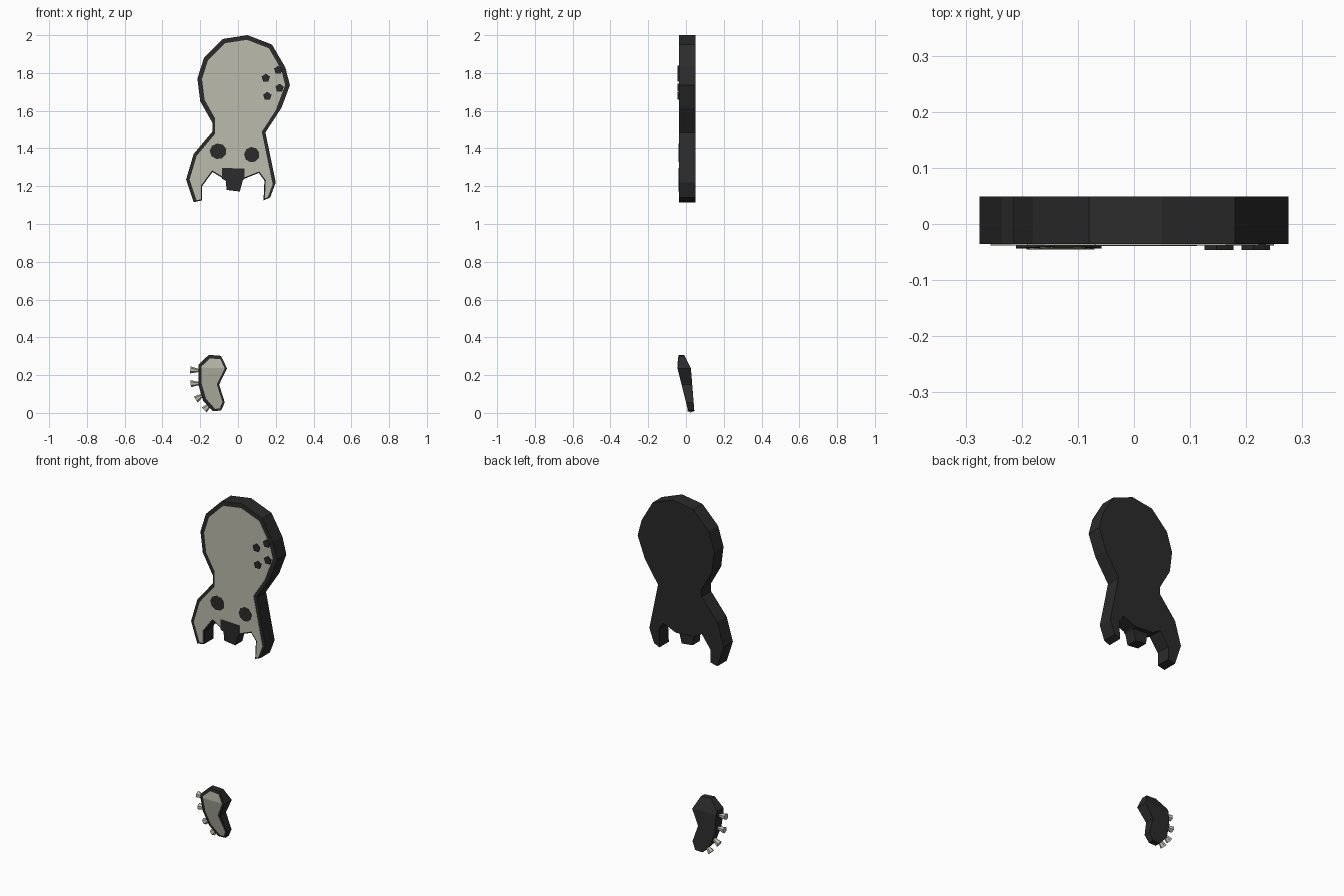
import bpy, bmesh, math
from mathutils import Vector

if "Cube" in bpy.data.objects:
    bpy.data.objects.remove(bpy.data.objects["Cube"])


def material(name, col):
    m = bpy.data.materials.new(name)
    m.diffuse_color = (*col, 1)
    m.use_nodes = True
    m.node_tree.nodes["Principled BSDF"].inputs["Base Color"].default_value = m.diffuse_color
    return m


DARK = material("charcoal", (0.024, 0.024, 0.024))
LIGHT = material("bone grey", (0.5, 0.5, 0.42))


def finish(bm, name, mat):
    bmesh.ops.recalc_face_normals(bm, faces=bm.faces)
    me = bpy.data.meshes.new(name)
    bm.to_mesh(me)
    bm.free()
    me.materials.append(mat)
    ob = bpy.data.objects.new(name, me)
    bpy.context.collection.objects.link(ob)
    return ob


def slab(name, pts, front, back, mat, crease=None):
    """Extrude an x-z outline between two depth functions of z."""
    bm = bmesh.new()
    bm.faces.new([bm.verts.new((x, 0, z)) for x, z in pts])
    if crease:
        bmesh.ops.bisect_plane(bm, geom=bm.verts[:] + bm.edges[:] + bm.faces[:],
                               plane_co=(0, 0, crease), plane_no=(0, 0, 1))
    ext = bmesh.ops.extrude_face_region(bm, geom=bm.faces[:])
    rear = {g for g in ext["geom"] if isinstance(g, bmesh.types.BMVert)}
    for v in bm.verts:
        v.co.y = back(v.co.z) if v in rear else front(v.co.z)
    return finish(bm, name, mat)


def inset(pts, width):
    """Move each edge of a counter-clockwise outline inward by width(i)."""
    n, out = len(pts), []
    P = [Vector(p) for p in pts]

    def edge(i):
        d = (P[(i + 1) % n] - P[i]).normalized()
        return Vector((-d.y, d.x)), width(i)

    for i in range(n):
        (a, s), (b, t) = edge((i - 1) % n), edge(i)
        det = a.x * b.y - a.y * b.x
        if abs(det) < 0.05:
            out.append(P[i] + a * (s + t) / 2)
        else:
            out.append(P[i] + Vector((s * b.y - t * a.y, t * a.x - s * b.x)) / det)
    return [tuple(p) for p in out]


def flat(y):
    return lambda z: y


def disc(cx, cz, r, n, rz=None):
    return [(cx + r * math.cos(math.tau * i / n + 0.3),
             cz + (rz or r) * math.sin(math.tau * i / n + 0.3)) for i in range(n)]


# Body: domed mantle, waist, two legs
body = [(.05, 2.0), (-.08, 1.98), (-.18, 1.88), (-.215, 1.77), (-.20, 1.65),
        (-.135, 1.535), (-.135, 1.49), (-.235, 1.37), (-.275, 1.235), (-.235, 1.115),
        (-.19, 1.125), (-.19, 1.20), (-.135, 1.275), (-.085, 1.245), (.03, 1.238),
        (.11, 1.27), (.14, 1.23), (.135, 1.125), (.17, 1.14), (.20, 1.22),
        (.175, 1.34), (.145, 1.485), (.23, 1.615), (.275, 1.735), (.25, 1.83), (.18, 1.95)]
slab("body", body, flat(-.036), flat(.049), DARK)


def border(i):
    if 9 <= i <= 17:
        return .007
    if i in (5, 18):
        return .012
    return .024 if body[i][1] > 1.5 else .018


slab("body_front_panel", inset(body, border), flat(-.038), flat(-.034), LIGHT)

# Eyes, snout and spots
slab("left_eye", disc(-.105, 1.385, .045, 9, .042), flat(-.0395), flat(-.036), DARK)
slab("right_eye", disc(.073, 1.367, .041, 9), flat(-.0395), flat(-.036), DARK)
slab("snout", [(-.085, 1.297), (-.085, 1.24), (-.065, 1.23), (-.06, 1.18), (.01, 1.172),
               (.025, 1.23), (.035, 1.24), (.035, 1.293)], flat(-.0395), flat(.025), DARK)
for i, (x, z) in enumerate([(.147, 1.773), (.213, 1.815), (.22, 1.72), (.155, 1.677)]):
    slab(f"spot_{i + 1}", disc(x, z, .023, 5), flat(-.046), flat(-.035), DARK)

# Foot: bent outline with a light front panel
CREASE = .237


def foot_front(z):
    return -.044 + max(0, CREASE - z) * .25 + max(0, z - CREASE) * .05


def foot_back(z):
    return .026 + max(0, CREASE - z) * .08 - max(0, z - CREASE) * .5


foot = [(-.09, .302), (-.155, .307), (-.21, .255), (-.21, .15), (-.185, .065),
        (-.135, .01), (-.09, .012), (-.07, .055), (-.10, .15), (-.058, .235)]
slab("foot", foot, foot_front, foot_back, DARK, CREASE)
slab("foot_front_panel", inset(foot, lambda i: .018 if i < 5 else .011),
     lambda z: foot_front(z) - .0015, lambda z: foot_front(z) + .002, LIGHT, CREASE)

# Flared suckers along the outer edge of the foot
for i, (x, z, deg) in enumerate([(-.23, .226, 175), (-.228, .155, 182),
                                 (-.205, .083, 212), (-.163, .031, 225)]):
    bm = bmesh.new()
    bmesh.ops.create_cone(bm, cap_ends=True, segments=6, radius1=.008, radius2=.019, depth=.045)
    ob = finish(bm, f"sucker_{i + 1}", LIGHT)
    a = math.radians(deg)
    ob.rotation_euler = Vector((math.cos(a), 0, math.sin(a))).to_track_quat('Z', 'Y').to_euler()
    ob.location = (x, (foot_front(z) + foot_back(z)) / 2, z)
